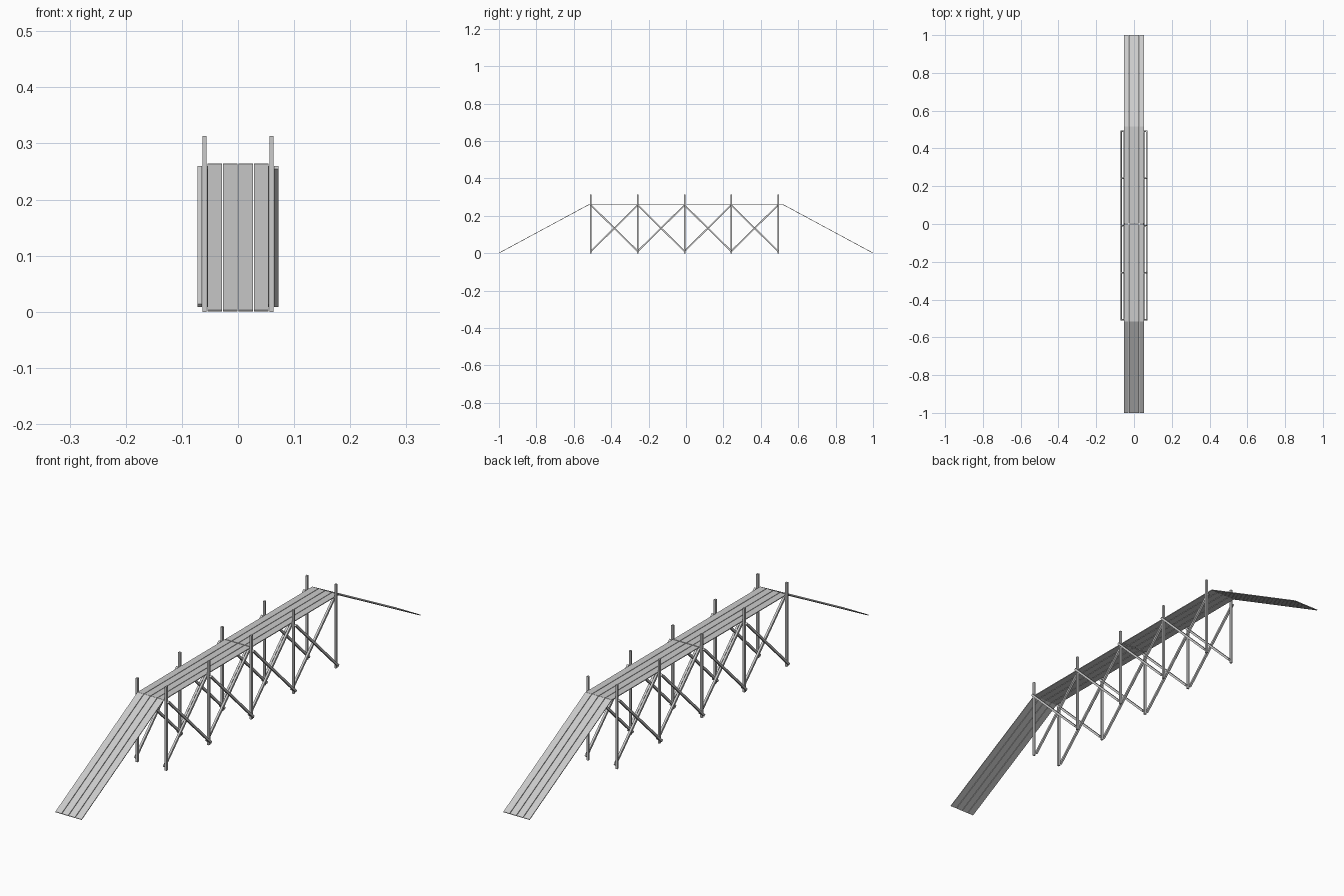
import bpy
import math
from mathutils import Vector, Matrix

if "Cube" in bpy.data.objects:
    bpy.data.objects.remove(bpy.data.objects["Cube"])

PLANK_W, PITCH, THICK = 0.0255, 0.0275, 0.003
DECK_Z = 0.2625          # mid height of the deck boards
DECK_END = 0.515         # where the deck meets the ramps
POST = 0.008
POST_Y = [-0.508 + 0.25 * i for i in range(5)]


def box(name, size, matrix):
    bpy.ops.mesh.primitive_cube_add(size=1)
    ob = bpy.context.object
    ob.name = name
    ob.data.transform(matrix @ Matrix.Diagonal((*size, 1)))
    return ob


def beam(name, a, b, width, depth):
    """Box running in the YZ plane from a to b; width along x."""
    a, b = Vector(a), Vector(b)
    d = b - a
    rot = Matrix.Rotation(math.atan2(d.z, d.y), 4, 'X')
    return box(name, (width, d.length, depth), Matrix.Translation((a + b) / 2) @ rot)


# walkway boards: two deck sections and two ramps, four boards each
for i in range(4):
    x = (i - 1.5) * PITCH
    for s, side in ((-1, "front"), (1, "back")):
        beam(f"{side}_deck_plank", (x, s * 0.0015, DECK_Z), (x, s * DECK_END, DECK_Z),
             PLANK_W, THICK)
        beam(f"{side}_ramp_plank", (x, s * DECK_END, DECK_Z), (x, s * 0.9993, 0.0015),
             PLANK_W, THICK)

# posts and crossed braces on both sides
for s, side in ((-1, "left"), (1, "right")):
    for y in POST_Y:
        box(f"{side}_post", (POST, POST, 0.313),
            Matrix.Translation((s * 0.0597, y, 0.1565)))
    for y0, y1 in zip(POST_Y, POST_Y[1:]):
        for x, falls in ((s * 0.0682, s > 0), (s * 0.0512, s < 0)):
            z0, z1 = (0.257, 0.011) if falls else (0.011, 0.257)
            beam(f"{side}_brace", (x, y0, z0), (x, y1, z1), POST, POST)
